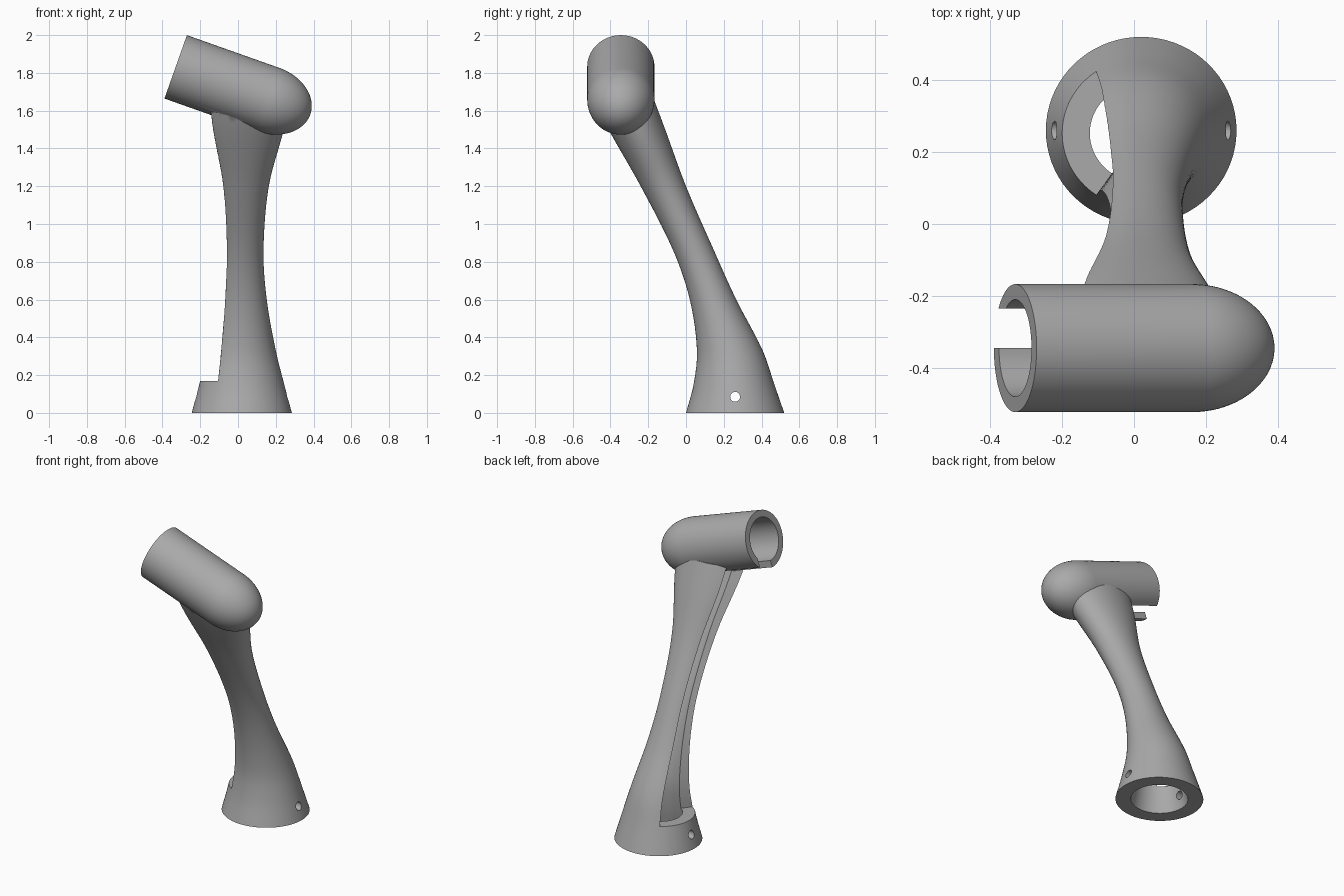
import bpy, bmesh, math
from mathutils import Vector, Matrix

cube = bpy.data.objects.get("Cube")
if cube:
    bpy.data.objects.remove(cube, do_unlink=True)

grey = bpy.data.materials.new("plain grey")
grey.use_nodes = True
grey.diffuse_color = (0.4, 0.4, 0.4, 1)
grey.node_tree.nodes["Principled BSDF"].inputs["Base Color"].default_value = grey.diffuse_color

CX = 0.02          # neck centre line in x
WALL = 0.65        # bore size relative to the neck outline
# Neck outline: height, centre y, half width x, half width y
KEYS = [Vector(k) for k in (
    (0, .26, .265, .26), (.15, .254, .225, .214), (.33, .232, .18, .174),
    (.6, .143, .132, .123), (.86, .04, .115, .108), (1.2, -.12, .143, .12),
    (1.5, -.26, .222, .15), (1.66, -.33, .25, .16))]


def section(z):
    """Smoothly interpolated neck outline at height z."""
    i = 0
    while i < len(KEYS) - 2 and z > KEYS[i + 1][0]:
        i += 1

    def slope(j):
        a, b = KEYS[max(j - 1, 0)], KEYS[min(j + 1, len(KEYS) - 1)]
        return (b - a) / (b[0] - a[0])
    p, q = KEYS[i], KEYS[i + 1]
    h = q[0] - p[0]
    t = (z - p[0]) / h
    return (p * (2*t**3 - 3*t*t + 1) + slope(i) * h * (t**3 - 2*t*t + t)
            + q * (3*t*t - 2*t**3) + slope(i + 1) * h * (t**3 - t*t))


def loft(name, rings):
    """Closed solid through equal-length rings of points."""
    bm = bmesh.new()
    loops = [[bm.verts.new(p) for p in ring] for ring in rings]
    n = len(loops[0])
    for a, b in zip(loops, loops[1:]):
        for i in range(n):
            j = (i + 1) % n
            bm.faces.new((a[i], a[j], b[j], b[i]))
    bm.faces.new(loops[0][::-1])
    bm.faces.new(loops[-1])
    bmesh.ops.recalc_face_normals(bm, faces=bm.faces)
    mesh = bpy.data.meshes.new(name)
    bm.to_mesh(mesh)
    bm.free()
    mesh.materials.append(grey)
    ob = bpy.data.objects.new(name, mesh)
    bpy.context.collection.objects.link(ob)
    return ob


def neck_ring(z, scale, n=72):
    _, cy, rx, ry = section(z)
    return [(CX + rx * scale * math.cos(a), cy + ry * scale * math.sin(a), z)
            for a in (2 * math.pi * i / n for i in range(n))]


def slot_ring(z, n=12):
    _, cy, rx, ry = section(z)
    half = math.radians(47 + 11 * max(0, 1 - z / 0.7))
    arc = [math.pi - half + 2 * half * i / n for i in range(n + 1)]
    return [(CX, cy, z)] + [(CX + 1.5 * rx * math.cos(a), cy + 1.5 * ry * math.sin(a), z) for a in arc]


def heights(low, high, n=40):
    return [low + (high - low) * i / n for i in range(n + 1)]


def lathe_x(name, profile, n=72):
    """Solid of revolution about x from (x, radius) pairs."""
    return loft(name, [[(x, r * math.cos(2 * math.pi * i / n), r * math.sin(2 * math.pi * i / n))
                        for i in range(n)] for x, r in profile])


def box(name, low, high):
    (x, y, z), (u, v, w) = low, high
    return loft(name, [[(x, y, k), (u, y, k), (u, v, k), (x, v, k)] for k in (z, w)])


def combine(target, other, operation):
    mod = target.modifiers.new("combine", 'BOOLEAN')
    mod.operation, mod.solver, mod.object = operation, 'EXACT', other
    bpy.context.view_layer.objects.active = target
    bpy.ops.object.modifier_apply(modifier=mod.name)
    bpy.data.objects.remove(other, do_unlink=True)


# Flared leaning neck with an open channel on one side
body = loft("lamp_body", [neck_ring(z, 1) for z in heights(0, 1.66)])
combine(body, loft("slot_cutter", [slot_ring(z) for z in heights(.17, 1.7)]), 'DIFFERENCE')

# Tilted tube head with a rounded nose
tilt = Matrix.Translation((-.33, -.345, 1.832)) @ Matrix.Rotation(math.radians(19.5), 4, 'Y')
R, LENGTH, NOSE = .178, .52, .236
dome = [(LENGTH + NOSE * math.sin(a), R * math.cos(a))
        for a in (math.radians(88.5) * i / 20 for i in range(21))]
head = lathe_x("head", [(0, R)] + dome)
bore = lathe_x("head_bore", [(-.1, .135), (.5, .135)])
gap = box("head_gap", (-.1, 0, -.3), (.3, .11, -.05))
for part in (head, bore, gap):
    part.data.transform(tilt)
combine(body, head, 'UNION')

# Hollow out the neck and the head, then drill the base
combine(body, loft("neck_bore", [[(x, y, -.05) for x, y, _ in neck_ring(0, WALL)]]
                   + [neck_ring(z, WALL) for z in heights(0, 1.66)]), 'DIFFERENCE')
combine(body, bore, 'DIFFERENCE')
combine(body, gap, 'DIFFERENCE')
drill = lathe_x("screw_drill", [(-.5, .026), (.5, .026)], 24)
drill.data.transform(Matrix.Translation((CX, .26, .085)))
combine(body, drill, 'DIFFERENCE')

# Smooth shading with crisp rims
bpy.ops.object.select_all(action='DESELECT')
body.select_set(True)
bpy.context.view_layer.objects.active = body
bpy.ops.object.shade_smooth_by_angle(angle=math.radians(30))
